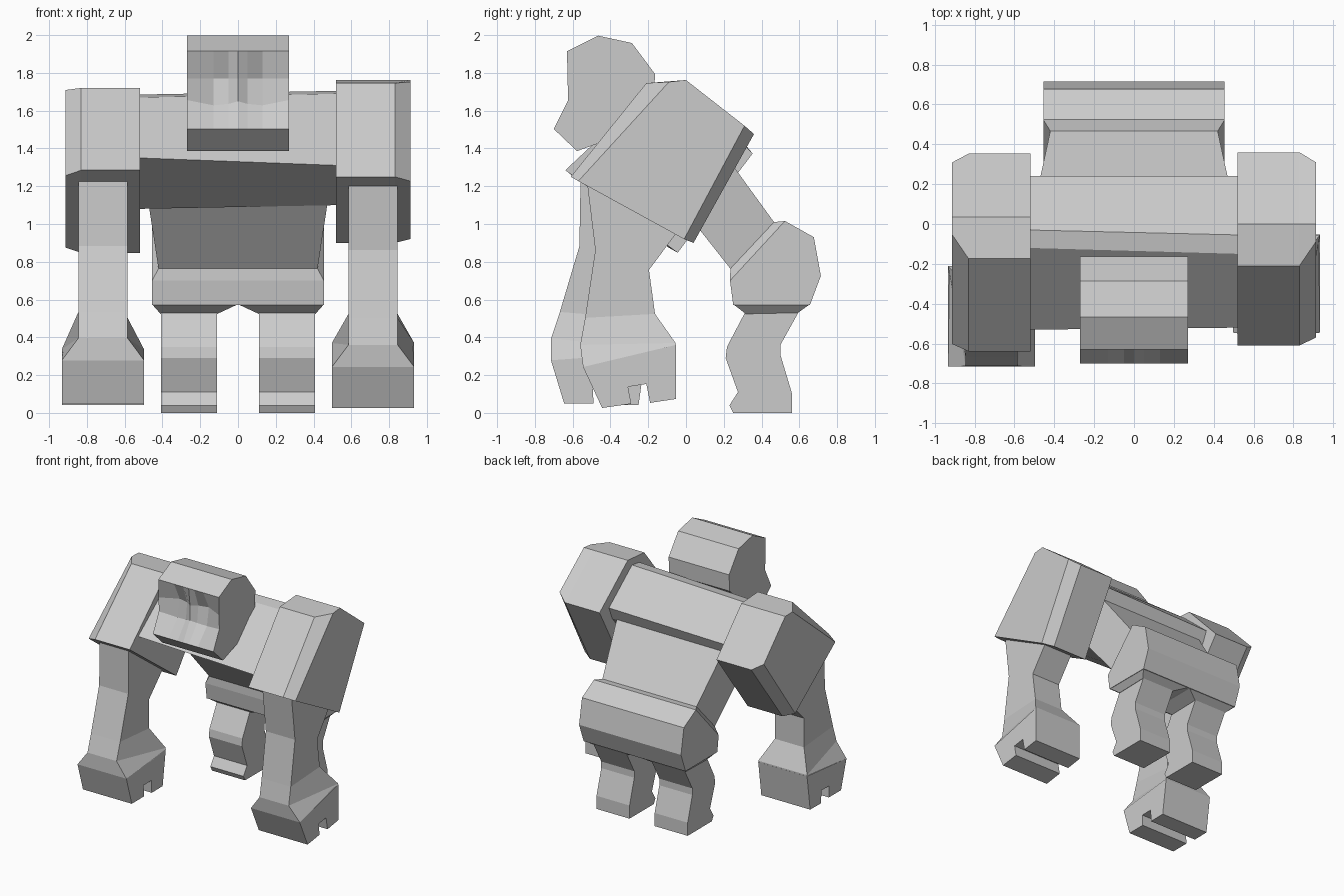
import bpy
import bmesh
from math import radians
from mathutils import Matrix, Vector

cube = bpy.data.objects.get("Cube")
if cube:
    bpy.data.objects.remove(cube, do_unlink=True)

# One plain grey for the whole figure
grey = bpy.data.materials.new("stone grey")
grey.use_nodes = True
colour = (0.6, 0.6, 0.6, 1)
grey.diffuse_color = colour
grey.node_tree.nodes["Principled BSDF"].inputs["Base Color"].default_value = colour


def loft(name, rings, matrix=None):
    """Join matching rings of points into a closed, flat-shaded solid."""
    bm = bmesh.new()
    loops = [[bm.verts.new(p) for p in ring] for ring in rings]
    count = len(loops[0])
    for a, b in zip(loops, loops[1:]):
        for i in range(count):
            j = (i + 1) % count
            bm.faces.new((a[i], a[j], b[j], b[i]))
    bm.faces.new(loops[0][::-1])
    bm.faces.new(loops[-1])
    if matrix:
        bm.transform(matrix)
    bmesh.ops.recalc_face_normals(bm, faces=bm.faces)
    mesh = bpy.data.meshes.new(name)
    bm.to_mesh(mesh)
    bm.free()
    mesh.materials.append(grey)
    obj = bpy.data.objects.new(name, mesh)
    bpy.context.scene.collection.objects.link(obj)
    return obj


def section(x, profile):
    """Side profile of (y, z) points placed at x."""
    return [(x, y, z) for y, z in profile]


def ring(front, back, xs, back_xs=None):
    """Four-sided limb ring with its own front and back width."""
    bx = back_xs or xs
    return [(xs[0], *front), (xs[1], *front), (bx[1], *back), (bx[0], *back)]


# Chest, slightly twisted between the shoulders
chest_right = [(-.12, 1.67), (-.03, 1.685), (.24, 1.45), (.2, 1.36), (-.04, 1.08), (-.53, 1.35)]
chest_left = [(-.15, 1.69), (-.055, 1.705), (.24, 1.47), (.2, 1.37), (-.03, 1.1), (-.52, 1.31)]
loft("chest", [section(-.53, chest_right), section(.53, chest_left)])

# Waist tapering into the pelvis
loft("waist", [ring((-.07, 1.15), (.19, 1.39), (-.48, .48)),
               ring((.24, .757), (.466, 1.01), (-.42, .42))])
loft("pelvis_collar", [ring((.235, .765), (.466, 1.01), (-.42, .42)),
                       ring((.233, .70), (.524, 1.016), (-.455, .455))])
pelvis = [(.524, 1.016), (.677, .93), (.714, .725), (.656, .571), (.25, .571), (.233, .70)]
loft("pelvis", [section(-.455, pelvis), section(.455, pelvis)])

# Head with sunken eyes either side of a nose ridge
sections = []
for x in (-.27, -.13, -.05, 0, .05, .13, .27):
    eye = {.27: 0, .13: .07, .05: .05, 0: .015}[abs(x)]
    sections.append(section(x, [
        (-.286, 1.958), (-.466, 1.997), (-.63, 1.915),
        (-.627 + eye, 1.77), (-.624 + eye * .6, 1.656 - eye * .4),
        (-.70, 1.503), (-.577, 1.386), (-.4, 1.45), (-.17, 1.66), (-.164, 1.794)]))
loft("head", sections)

# The right arm is the left one mirrored and swung forward
swing = Matrix.Translation(Vector((0, -.209, -.038))) @ Matrix.Rotation(radians(-8), 4, "X")
mirror = Matrix.Scale(-1, 4, (1, 0, 0))
narrow, wide = (.585, .845), (.497, .933)

shoulder_inner = [(-.21, 1.746), (0, 1.762), (.36, 1.476), (.04, .9), (-.61, 1.25)]
shoulder_outer = [(-.09, 1.752), (0, 1.762), (.31, 1.52), (-.01, .92), (-.57, 1.227)]
hand = [(-.545, .243), (-.444, .026), (-.29, .048), (-.307, .138), (-.21, .153),
        (-.19, .053), (-.053, .074), (-.053, .36)]
leg = [(.317, .54), (.217, .35), (.21, .29), (.275, .11), (.23, .04), (.25, 0),
       (.56, 0), (.56, .106), (.5, .307), (.5, .36), (.6, .54)]

for side, arm_matrix, leg_matrix in (("left", None, None),
                                     ("right", swing @ mirror, mirror)):
    loft(side + "_shoulder", [section(.52, shoulder_inner), section(.83, shoulder_inner),
                              section(.912, shoulder_outer)], arm_matrix)
    loft(side + "_arm", [
        ring((-.53, 1.27), (0, 1.02), narrow),
        ring((-.48, .862), (-.196, .757), narrow),
        ring((-.534, .503), (-.164, .524), narrow),
        ring((-.56, .36), (-.055, .37), narrow, wide),
        ring((-.545, .243), (-.053, .35), wide)], arm_matrix)
    loft(side + "_hand", [section(x, hand) for x in wide], arm_matrix)

    # Hip pad and leg
    loft(side + "_hip", [ring((.25, .575), (.656, .575), (0, .455)),
                         ring((.317, .524), (.593, .53), (.11, .41))], leg_matrix)
    loft(side + "_leg", [section(.112, leg), section(.407, leg)], leg_matrix)
